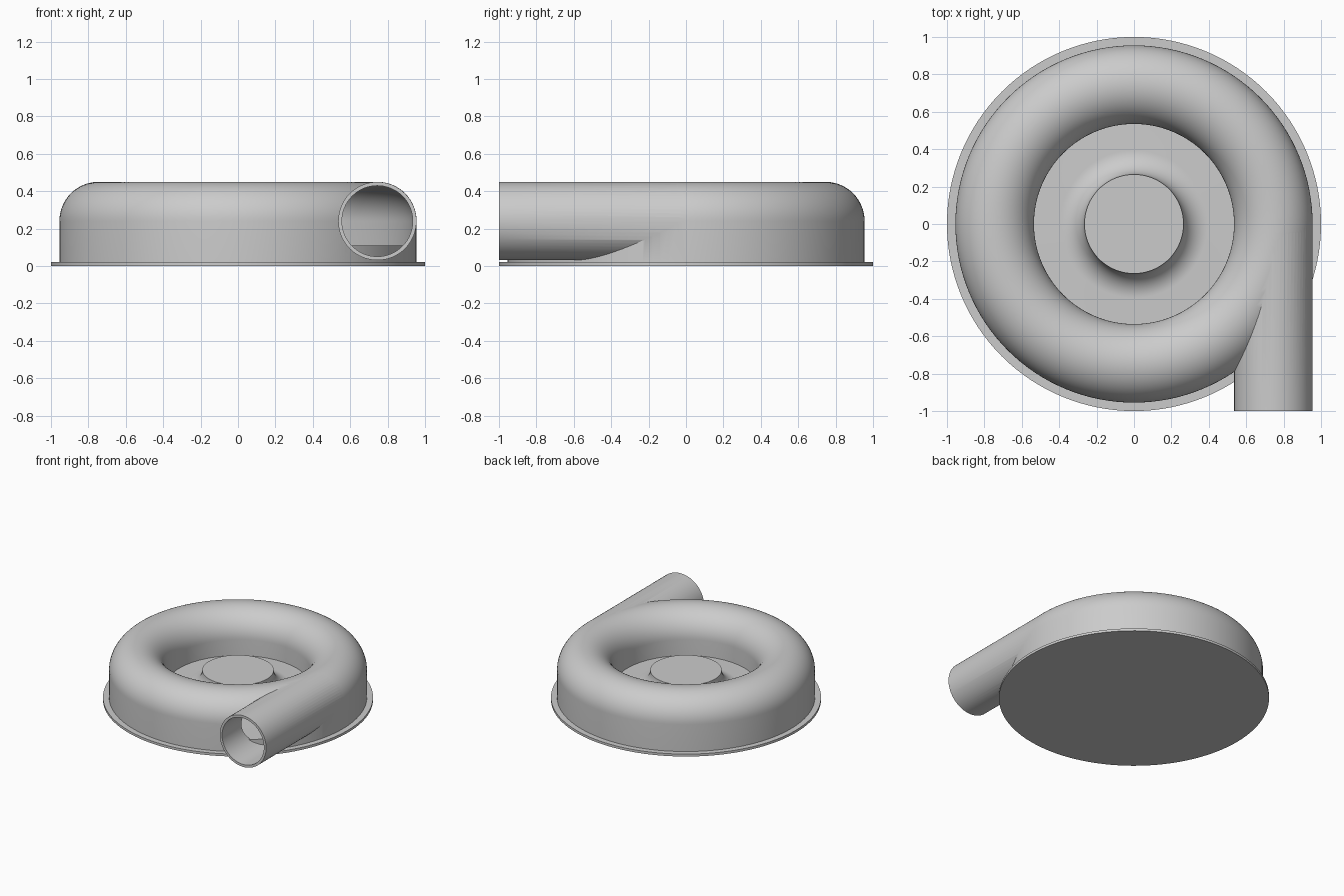
import bpy
import bmesh
import math
from math import sin, cos, pi

if "Cube" in bpy.data.objects:
    bpy.data.objects.remove(bpy.data.objects["Cube"])

GREY = (0.6, 0.6, 0.6, 1)
mat = bpy.data.materials.new("cast grey")
mat.diffuse_color = GREY
mat.use_nodes = True
mat.node_tree.nodes["Principled BSDF"].inputs["Base Color"].default_value = GREY

RING, TUBE, MID = 0.745, 0.21, 0.24   # scroll radius, tube radius, tube height
WALL, FLOOR = 0.02, 0.11


def finish(bm, name):
    bmesh.ops.remove_doubles(bm, verts=bm.verts, dist=1e-5)
    bmesh.ops.recalc_face_normals(bm, faces=bm.faces)
    mesh = bpy.data.meshes.new(name)
    bm.to_mesh(mesh)
    bm.free()
    mesh.materials.append(mat)
    obj = bpy.data.objects.new(name, mesh)
    bpy.context.collection.objects.link(obj)
    return obj


def lathe(name, profile, closed=False, steps=128):
    """Spin a radius/height profile about the z axis."""
    bm = bmesh.new()
    verts = [bm.verts.new((r, 0, z)) for r, z in profile]
    edges = [bm.edges.new(p) for p in zip(verts, verts[1:])]
    if closed:
        edges.append(bm.edges.new((verts[-1], verts[0])))
    bmesh.ops.spin(bm, geom=verts + edges, cent=(0, 0, 0), axis=(0, 0, 1),
                   angle=2 * pi, steps=steps, use_merge=True)
    return finish(bm, name)


def scroll_profile(radius, bottom):
    """Half-round top on straight walls."""
    arc = [(RING + radius * cos(pi * i / 32), MID + radius * sin(pi * i / 32))
           for i in range(33)]
    return [(RING + radius, bottom)] + arc + [(RING - radius, bottom)]


def pipe(name, radius, y0, y1):
    """Round bar along y on the scroll's tangent line."""
    bm = bmesh.new()
    rims = [[bm.verts.new((RING + radius * cos(2 * pi * i / 64), y,
                           MID + radius * sin(2 * pi * i / 64))) for i in range(64)]
            for y in (y0, y1)]
    for rim in rims:
        bm.faces.new(rim)
    for i in range(64):
        j = (i + 1) % 64
        bm.faces.new((rims[0][i], rims[0][j], rims[1][j], rims[1][i]))
    return finish(bm, name)


def activate(obj):
    bpy.ops.object.select_all(action="DESELECT")
    obj.select_set(True)
    bpy.context.view_layer.objects.active = obj


def combine(target, other, operation):
    activate(target)
    mod = target.modifiers.new("combine", "BOOLEAN")
    mod.operation = operation
    mod.solver = "EXACT"
    mod.object = other
    bpy.ops.object.modifier_apply(modifier=mod.name)
    bpy.data.objects.remove(other)


# Hollow scroll casing with its tangential outlet pipe
casing = lathe("scroll_casing", scroll_profile(TUBE, WALL / 2), closed=True)
combine(casing, pipe("outlet_pipe", TUBE - 0.0008, -1, 0), "UNION")
combine(casing, lathe("cavity", scroll_profile(TUBE - WALL, -0.05), closed=True), "DIFFERENCE")
combine(casing, pipe("bore", TUBE - WALL - 0.0008, -1.1, 0), "DIFFERENCE")

# Flanged base with raised floor and coved centre hub
hub_top, cove = MID, MID - FLOOR
cove_arc = [(0.395 - cove * sin(a), hub_top - cove * cos(a))
            for a in (pi / 2 * i / 16 for i in range(17))]
base = lathe("base_and_hub", [(0, 0), (1, 0), (1, WALL), (0.945, WALL), (0.945, FLOOR)]
             + cove_arc + [(0, hub_top)])

for obj in (casing, base):
    activate(obj)
    bpy.ops.object.shade_smooth_by_angle(angle=math.radians(30))
